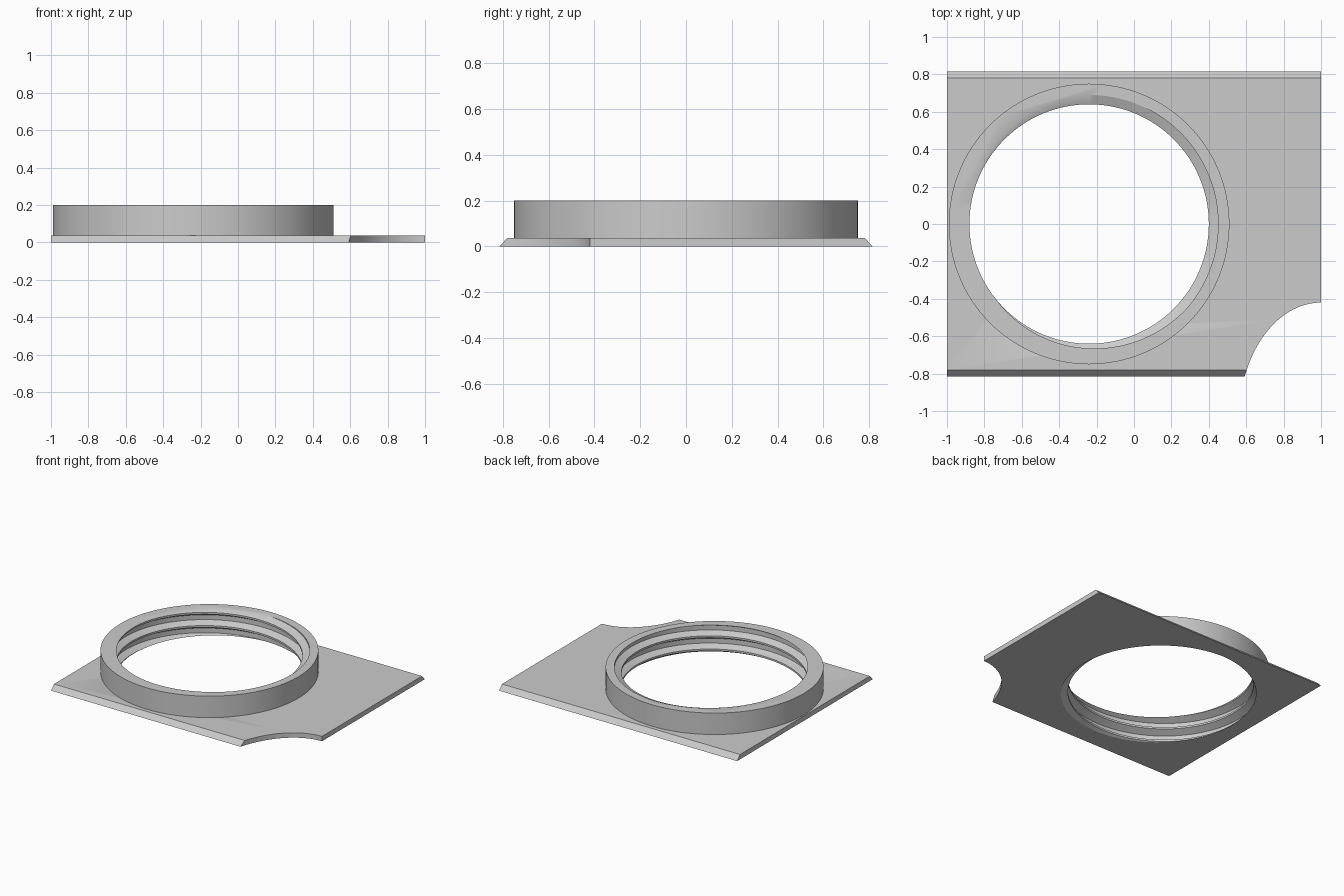
import bpy, bmesh, math

if "Cube" in bpy.data.objects:
    bpy.data.objects.remove(bpy.data.objects["Cube"], do_unlink=True)

HOLE_X, PLATE_TOP, TOP = -0.24, 0.037, 0.2
STEPS = 128

grey = bpy.data.materials.new("plain grey")
grey.use_nodes = True
grey.diffuse_color = (0.6, 0.6, 0.6, 1)
grey.node_tree.nodes["Principled BSDF"].inputs["Base Color"].default_value = grey.diffuse_color


def make_object(name, bm):
    bmesh.ops.recalc_face_normals(bm, faces=bm.faces)
    mesh = bpy.data.meshes.new(name)
    bm.to_mesh(mesh)
    bm.free()
    mesh.materials.append(grey)
    obj = bpy.data.objects.new(name, mesh)
    bpy.context.collection.objects.link(obj)
    return obj


def cylinder(name, x, y, rx, ry, z0, z1):
    bm = bmesh.new()
    bmesh.ops.create_cone(bm, cap_ends=True, segments=STEPS, radius1=1, radius2=1, depth=z1 - z0)
    bmesh.ops.scale(bm, vec=(rx, ry, 1), verts=bm.verts)
    bmesh.ops.translate(bm, vec=(x, y, (z0 + z1) / 2), verts=bm.verts)
    return make_object(name, bm)


def threaded_core():
    """Solid screw shape that cuts the internal thread."""
    pitch = 0.1
    start = 2 - 320 / 360
    profile = [(0, 0.69), (0.28, 0.64), (0.42, 0.64), (0.64, 0.69)]
    bm = bmesh.new()
    rows = []
    for s in range(-4 * STEPS, 4 * STEPS):
        a = math.tau * s / STEPS
        rows.append([bm.verts.new((HOLE_X + r * math.cos(a), r * math.sin(a),
                                   pitch * (s / STEPS + start + u))) for u, r in profile])
    for s in range(len(rows) - STEPS - 1):
        low, nxt = rows[s], rows[s + 1]
        low = low + [rows[s + STEPS][0]]
        nxt = nxt + [rows[s + STEPS + 1][0]]
        for k in range(len(profile)):
            bm.faces.new((low[k], nxt[k], nxt[k + 1], low[k + 1]))
    # Trim the ends flat and cap them
    for z, side in ((-0.02, -1), (TOP + 0.02, 1)):
        cut = bmesh.ops.bisect_plane(bm, geom=bm.verts[:] + bm.edges[:] + bm.faces[:],
                                     plane_co=(0, 0, z), plane_no=(0, 0, side), clear_outer=True)
        rim = [e for e in cut["geom_cut"] if isinstance(e, bmesh.types.BMEdge) and e.is_boundary]
        bmesh.ops.holes_fill(bm, edges=rim, sides=0)
    loose = [v for v in bm.verts if not v.link_faces]
    bmesh.ops.delete(bm, geom=loose, context='VERTS')
    return make_object("thread_cutter", bm)


def subtract(obj, cutter):
    mod = obj.modifiers.new("cut", 'BOOLEAN')
    mod.operation = 'DIFFERENCE'
    mod.solver = 'EXACT'
    mod.object = cutter
    bpy.context.view_layer.objects.active = obj
    bpy.ops.object.modifier_apply(modifier=mod.name)


# Plate with sloped front and back edges
bm = bmesh.new()
section = [(-0.815, 0), (0.815, 0), (0.78, PLATE_TOP), (-0.78, PLATE_TOP)]
face = bm.faces.new([bm.verts.new((-1, y, z)) for y, z in section])
side = bmesh.ops.extrude_face_region(bm, geom=[face])
bmesh.ops.translate(bm, vec=(2, 0, 0), verts=[v for v in side["geom"] if isinstance(v, bmesh.types.BMVert)])
plate = make_object("base_plate", bm)

# Raised collar
collar = cylinder("threaded_collar", HOLE_X, 0, 0.75, 0.75, PLATE_TOP, TOP)

# Threaded hole and curved corner notch
core = threaded_core()
notch = cylinder("notch_cutter", 1, -1.05, 0.44, 0.63, -0.1, 0.1)
subtract(plate, core)
subtract(plate, notch)
subtract(collar, core)
for helper in (core, notch):
    bpy.data.objects.remove(helper, do_unlink=True)

for obj in (plate, collar):
    bpy.ops.object.select_all(action='DESELECT')
    obj.select_set(True)
    bpy.context.view_layer.objects.active = obj
    bpy.ops.object.shade_smooth_by_angle(angle=math.radians(25))
